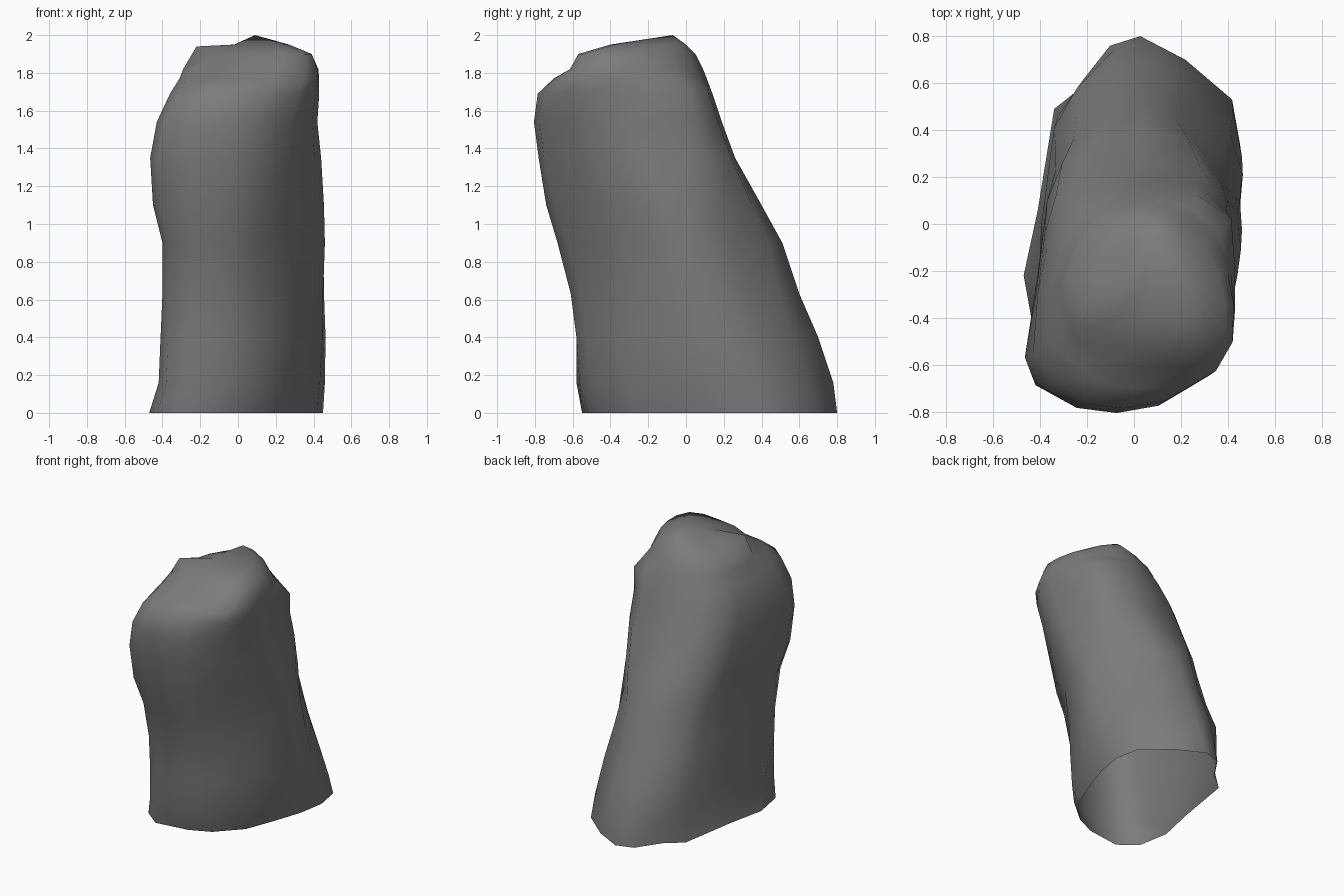
import bpy
import bmesh
from mathutils import Vector

default_cube = bpy.data.objects.get("Cube")
if default_cube:
    bpy.data.objects.remove(default_cube, do_unlink=True)


def make_material(name, colour):
    material = bpy.data.materials.new(name)
    material.use_nodes = True
    material.diffuse_color = colour
    shader = material.node_tree.nodes["Principled BSDF"]
    shader.inputs["Base Color"].default_value = colour
    shader.inputs["Roughness"].default_value = 0.9
    return material


# Unit cross-sections, counter-clockwise from the right side
foot_section = [(-1, -.51), (-.91, -.85), (-.63, -1), (-.09, -.95), (.24, -.85), (.59, -.6),
                (.78, -.26), (.93, .04), (1, .33), (.93, .6), (.5, .85), (.08, 1),
                (-.2, .94), (-.46, .68), (-.72, .5), (-.87, -.1)]
shin_section = [(-1, -.75), (-.91, -.9), (-.66, -1), (-.2, -1), (.17, -.92), (.56, -.66),
                (.78, -.37), (.95, -.1), (1, .22), (.9, .5), (.49, .77), (.12, 1),
                (-.29, .94), (-.61, .82), (-.84, .55), (-.97, -.1)]
knee_section = [(-1, -.7), (-.91, -.87), (-.58, -.97), (-.2, -1), (.16, -.9), (.63, -.48),
                (.93, -.13), (1, .1), (.98, .3), (.72, .55), (.37, .87), (.05, 1),
                (-.3, .95), (-.67, .75), (-.85, .52), (-.95, -.1)]
waist_section = [(-1, -.62), (-.9, -.83), (-.5, -.95), (-.1, -1), (.27, -.95), (.64, -.55),
                 (.92, -.2), (1, .1), (.95, .5), (.9, .68), (.66, .96), (.1, 1),
                 (-.4, .95), (-.7, .74), (-.8, .42), (-.88, -.1)]
shoulder_section = [(-1, -.4), (-.9, -.75), (-.6, -.96), (-.2, -1), (.25, -.93), (.72, -.7),
                    (.95, -.4), (1, -.1), (1, .3), (.96, .75), (.6, .96), (.1, 1),
                    (-.4, .93), (-.75, .72), (-.9, .4), (-1, .1)]
crown_section = [(-1, -.3), (-.88, -.6), (-.5, -.88), (0, -.95), (.5, -1), (.85, -.9),
                 (1, -.6), (1, -.25), (.9, .15), (.68, .55), (.35, .85), (0, 1),
                 (-.4, .9), (-.7, .7), (-.9, .4), (-1, .1)]

# Height at which each cross-section applies in full
stages = [(0, foot_section), (.3, shin_section), (.9, knee_section), (1.3, waist_section),
          (1.69, shoulder_section), (1.86, crown_section), (2, crown_section)]

# Extent of the leaning stone at each height: z, x from, x to, y from, y to
extents = [
    (0, -.47, .45, -.55, .8),
    (.16, -.42, .46, -.58, .78),
    (.4, -.41, .465, -.58, .7),
    (.63, -.4, .46, -.61, .6),
    (.9, -.4, .46, -.68, .51),
    (1.1, -.45, .455, -.74, .4),
    (1.35, -.465, .44, -.78, .26),
    (1.54, -.43, .42, -.805, .19),
    (1.69, -.36, .43, -.785, .14),
    (1.77, -.31, .43, -.71, .11),
    (1.82, -.29, .425, -.62, .09),
    (1.9, -.17, .39, -.57, .05),
    (1.95, -.02, .27, -.4, 0),
]


def section_at(z):
    """Blend between the two neighbouring cross-sections."""
    for (z_low, low), (z_high, high) in zip(stages, stages[1:]):
        if z <= z_high:
            t = (z - z_low) / (z_high - z_low)
            return [Vector(a).lerp(Vector(b), t) for a, b in zip(low, high)]


def nudge(bm, target):
    """Pull the nearest vertex out to form a small spur."""
    target = Vector(target)
    nearest = min(bm.verts, key=lambda v: (v.co - target).length)
    nearest.co = target


# Loft the stone upward from its open foot
bm = bmesh.new()
rings = []
for z, x_from, x_to, y_from, y_to in extents:
    ring = []
    for p in section_at(z):
        x = (x_from + x_to + p.x * (x_to - x_from)) / 2
        y = (y_from + y_to + p.y * (y_to - y_from)) / 2
        ring.append(bm.verts.new((x, y, z)))
    rings.append(ring)

count = len(foot_section)
for lower, upper in zip(rings, rings[1:]):
    for i in range(count):
        j = (i + 1) % count
        bm.faces.new((lower[i], lower[j], upper[j], upper[i]))

# Rounded summit
summit = bm.verts.new((.09, -.07, 2))
for i in range(count):
    bm.faces.new((rings[-1][i], rings[-1][(i + 1) % count], summit))

# Chipped peak on the crown and a spur at the foot
nudge(bm, (-.22, -.38, 1.94))
nudge(bm, (-.34, .49, 0))

bmesh.ops.recalc_face_normals(bm, faces=bm.faces[:])
mesh = bpy.data.meshes.new("standing_stone")
bm.to_mesh(mesh)
bm.free()
stone = bpy.data.objects.new("standing_stone", mesh)
bpy.context.collection.objects.link(stone)
mesh.materials.append(make_material("stone grey", (.2, .2, .2, 1)))
mesh.shade_smooth()
